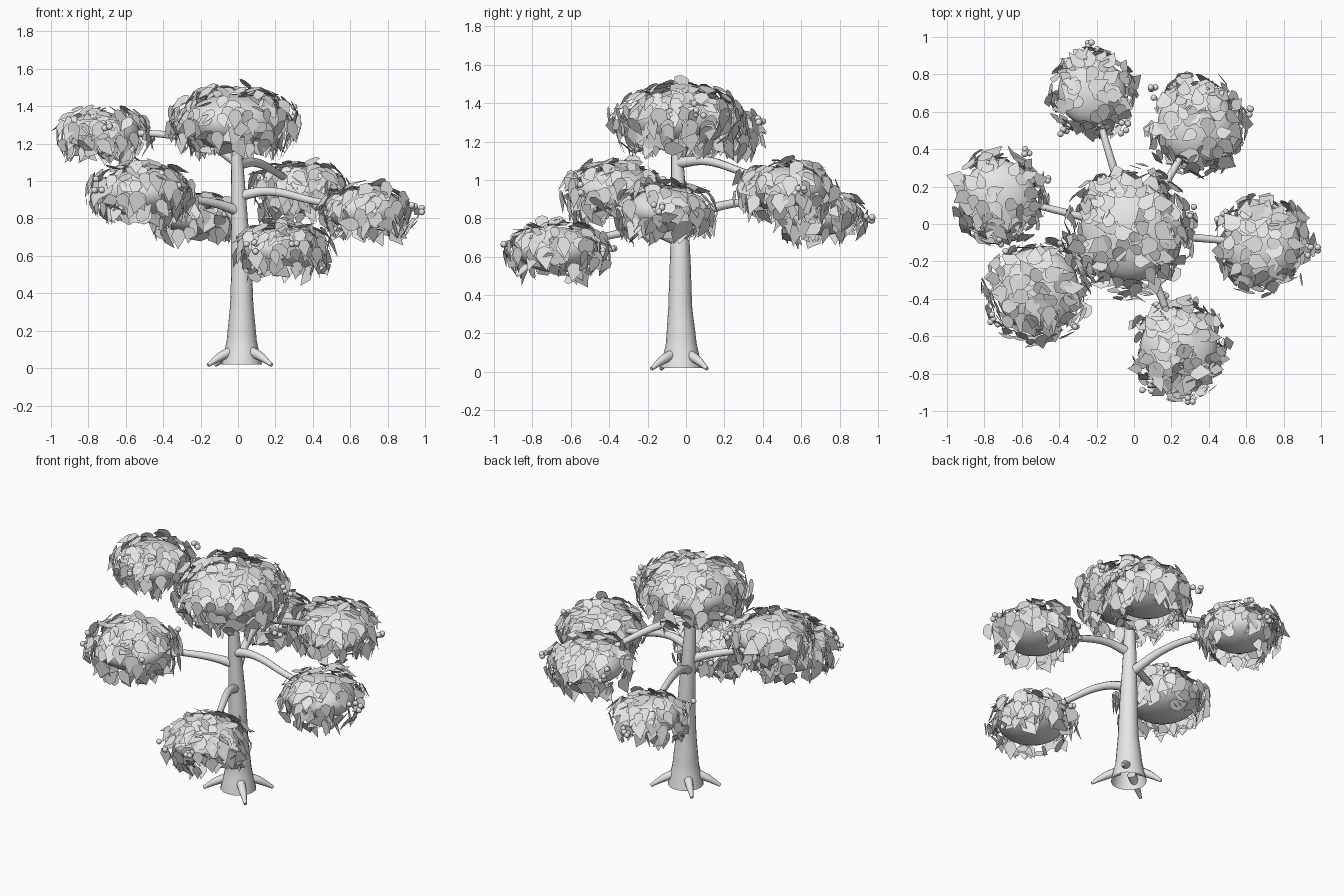
import bpy, bmesh, math, random
from mathutils import Vector, Matrix

random.seed(11)
cube = bpy.data.objects.get("Cube")
if cube:
    bpy.data.objects.remove(cube, do_unlink=True)

GREY = (0.8, 0.8, 0.8, 1.0)
mat = bpy.data.materials.new("plain_grey")
mat.use_nodes = True
mat.diffuse_color = GREY
mat.node_tree.nodes["Principled BSDF"].inputs["Base Color"].default_value = GREY


def smooth(ob):
    bpy.ops.object.select_all(action='DESELECT')
    ob.select_set(True)
    bpy.context.view_layer.objects.active = ob
    bpy.ops.object.convert(target='MESH')
    bpy.ops.object.shade_smooth_by_angle(angle=math.radians(50))


def add_object(name, data):
    data.materials.append(mat)
    ob = bpy.data.objects.new(name, data)
    bpy.context.collection.objects.link(ob)
    return ob


def add_mesh(name, bm):
    mesh = bpy.data.meshes.new(name)
    bm.to_mesh(mesh)
    bm.free()
    return add_object(name, mesh)


def add_tube(name, points, radii, sides=3, caps=True):
    """Tapered round tube along a smooth path."""
    curve = bpy.data.curves.new(name, 'CURVE')
    curve.dimensions = '3D'
    curve.bevel_depth = 1.0
    curve.bevel_resolution = sides
    curve.resolution_u = 6
    curve.use_fill_caps = caps
    spline = curve.splines.new('BEZIER')
    spline.bezier_points.add(len(points) - 1)
    for bp, co, r in zip(spline.bezier_points, points, radii):
        bp.co, bp.radius = co, r
        bp.handle_left_type = bp.handle_right_type = 'AUTO'
    smooth(add_object(name, curve))


# Trunk with a flared foot, open underneath
add_tube("trunk",
         [(0.02, -0.025, 0.02), (0.02, -0.025, 0.15), (0.02, -0.03, 0.34),
          (0.018, -0.03, 0.55), (0.005, -0.035, 0.85), (-0.005, -0.045, 1.1),
          (-0.02, -0.05, 1.28)],
         [0.108, 0.08, 0.062, 0.055, 0.043, 0.032, 0.026], sides=6, caps=False)

# Four pointed roots around the foot
foot = Vector((0.02, -0.025, 0))
for i, tip in enumerate([(0.18, -0.18), (0.18, 0.11), (-0.12, 0.11), (-0.16, -0.13)]):
    tip = Vector((tip[0], tip[1], 0.016))
    start = foot.lerp(tip, 0.25) + Vector((0, 0, 0.09))
    mid = foot.lerp(tip, 0.6) + Vector((0, 0, 0.055))
    add_tube(f"root_{i + 1}", [start, mid, tip], [0.028, 0.024, 0.01])


def leaf_core(name, center, rx, rz):
    bm = bmesh.new()
    bmesh.ops.create_uvsphere(
        bm, u_segments=32, v_segments=16, radius=1.0,
        matrix=Matrix.Translation(center) @ Matrix.Diagonal((rx, rx, rz, 1)))
    smooth(add_mesh(name + "_core", bm))


# Half outline of a leaf: (side, along), from stalk to tip
LEAF = [(0.0, -0.5), (0.32, -0.42), (0.5, -0.08), (0.26, 0.24), (0.0, 0.58)]
OUTLINE = LEAF + [(-x, y) for x, y in reversed(LEAF[1:-1])]


def leaves(name, center, rx, rz, count):
    bm = bmesh.new()
    for _ in range(count):
        az = random.uniform(0, math.tau)
        h = random.uniform(-0.78, 1.0)
        ring = math.sqrt(1 - h * h)
        d = Vector((ring * math.cos(az), ring * math.sin(az), h))
        normal = Vector((d.x / rx, d.y / rx, d.z / rz)).normalized()
        # Loose shell, wider than the core
        pos = center + Vector((d.x * rx, d.y * rx, d.z * rz)) * random.uniform(1.04, 1.36)
        # Low leaves hang like a skirt instead of wrapping underneath
        if h < 0:
            pos.z -= 0.02
            normal.z = max(normal.z, -0.15)
        normal += Vector([random.gauss(0, 0.25) for _ in range(3)])
        normal.normalize()
        hang = Vector((d.x * 0.7, d.y * 0.7, -0.9))
        hang += Vector([random.gauss(0, 0.4) for _ in range(3)])
        along = (hang - normal * hang.dot(normal)).normalized()
        side = along.cross(normal)
        length = random.uniform(0.08, 0.12)
        width = length * random.uniform(0.65, 0.9)
        bm.faces.new([bm.verts.new(pos + side * x * width + along * y * length)
                      for x, y in OUTLINE])
    add_mesh(name + "_leaves", bm)


def berries(name, center, rx, rz, angles):
    bm = bmesh.new()
    for a in angles:
        a = math.radians(a)
        reach = rx + 0.065
        spot = center + Vector((math.cos(a) * reach, math.sin(a) * reach,
                                random.uniform(-0.1, 0.4) * rz))
        for _ in range(4):
            p = spot + Vector([random.uniform(-0.035, 0.035) for _ in range(3)])
            bmesh.ops.create_uvsphere(bm, u_segments=12, v_segments=8, radius=0.017,
                                      matrix=Matrix.Translation(p))
    smooth(add_mesh(name + "_berries", bm))


def cluster(name, center, rx, rz, angles):
    leaf_core(name, center, rx, rz)
    leaves(name, center, rx, rz, int(3900 * rx * rx))
    berries(name, center, rx, rz, angles)


# Crown on top of the trunk
cluster("crown", Vector((-0.02, -0.04, 1.315)), 0.268, 0.15, [20])

# Side clusters: centre, radius, branch path, berry directions
side_clusters = {
    "high_right": ((-0.72, 0.145, 1.255), 0.197,
                   [(0, -0.04, 1.1), (-0.14, 0.0, 1.19), (-0.36, 0.06, 1.245)],
                   [60, 20, 270]),
    "front_right": ((-0.515, -0.35, 0.935), 0.222,
                    [(0, -0.04, 0.84), (-0.1, -0.1, 0.875), (-0.26, -0.2, 0.905)],
                    [-40, 215, 60]),
    "back": ((-0.225, 0.705, 0.815), 0.182,
             [(0, -0.02, 0.78), (-0.07, 0.18, 0.865), (-0.14, 0.4, 0.88)],
             [90, 230, -50]),
    "back_left": ((0.335, 0.525, 0.95), 0.21,
                  [(0, -0.04, 1.09), (0.09, 0.1, 1.1), (0.2, 0.27, 1.05)],
                  [15, 140]),
    "left": ((0.685, -0.11, 0.84), 0.205,
             [(0, -0.04, 0.92), (0.16, -0.06, 0.945), (0.4, -0.08, 0.895)],
             [-8, 145]),
    "front": ((0.24, -0.665, 0.635), 0.208,
              [(0.01, -0.03, 0.68), (0.07, -0.2, 0.735), (0.15, -0.4, 0.71)],
              [230, 285, 110]),
}
for label, (center, r, path, angles) in side_clusters.items():
    add_tube(label + "_branch", path + [center], [0.03, 0.024, 0.02, 0.015])
    cluster(label + "_cluster", Vector(center), r, r * 0.57, angles)
